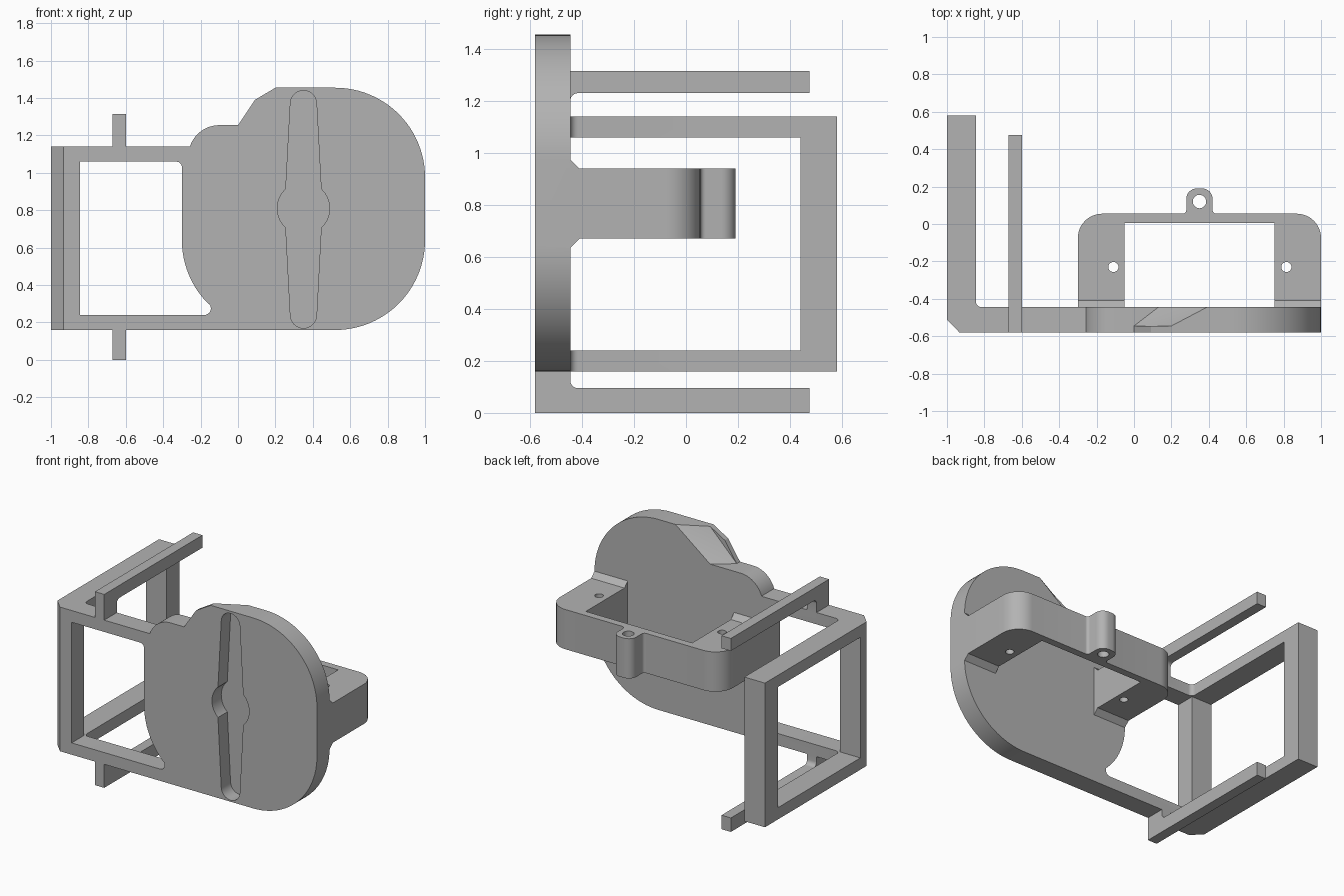
import bpy, bmesh, math

if "Cube" in bpy.data.objects:
    bpy.data.objects.remove(bpy.data.objects["Cube"])

grey = bpy.data.materials.new("plain grey")
grey.diffuse_color = (0.45, 0.45, 0.45, 1)
grey.use_nodes = True
grey.node_tree.nodes["Principled BSDF"].inputs["Base Color"].default_value = grey.diffuse_color
FRONT, BACK = -0.58, -0.445


def arc(cx, cy, r, a0, a1, n=8):
    return [(cx + r * math.cos(math.radians(a0 + (a1 - a0) * i / n)),
             cy + r * math.sin(math.radians(a0 + (a1 - a0) * i / n))) for i in range(n + 1)]


def prism(name, pts, axis, lo, hi):
    """Extrude a profile along an axis; the profile uses the other two axes in order."""
    k = "xyz".index(axis)
    bm = bmesh.new()
    rings = []
    for d in (lo, hi):
        ring = []
        for p in pts:
            co = list(p)
            co.insert(k, d)
            ring.append(bm.verts.new(co))
        rings.append(ring)
        bm.faces.new(ring)
    n = len(pts)
    for i in range(n):
        j = (i + 1) % n
        bm.faces.new((rings[0][i], rings[0][j], rings[1][j], rings[1][i]))
    return finish(name, bm)


def finish(name, bm):
    bmesh.ops.recalc_face_normals(bm, faces=bm.faces)
    me = bpy.data.meshes.new(name)
    bm.to_mesh(me)
    bm.free()
    me.materials.append(grey)
    ob = bpy.data.objects.new(name, me)
    bpy.context.collection.objects.link(ob)
    return ob


def rect(a, b, c, d):
    return [(a, c), (b, c), (b, d), (a, d)]


def combine(base, tool, op):
    mod = base.modifiers.new(op, "BOOLEAN")
    mod.operation, mod.solver, mod.object = op, "EXACT", tool
    bpy.context.view_layer.objects.active = base
    bpy.ops.object.modifier_apply(modifier=mod.name)
    bpy.data.objects.remove(tool)


def fillet(u, v, r, su, sv):
    """Concave corner filler at (u, v), opening towards (su, sv)."""
    e = 0.01
    curve = [(u + su * (r - x), v + sv * (r - y)) for x, y in arc(0, 0, r, 0, 90, 6)]
    return ([(u - su * e, v - sv * e), (u - su * e, v + sv * r)] + curve[::-1][::-1]
            + [(u + su * r, v - sv * e)])


# Face plate with its rounded body and the front frame bars
outline = ([(-1, 0.16)] + arc(0.52, 0.64, 0.48, -90, 0, 24) + arc(0.52, 0.975, 0.48, 0, 90, 24)
           + [(0.2, 1.455), (0.09, 1.39), (0, 1.255)] + arc(-0.1, 1.09, 0.165, 90, 162, 12)
           + [(-0.265, 1.14), (-1, 1.14)])
plate = prism("holder_body", outline, "y", FRONT, BACK)

# Front window, following the curve of the plate
window = ([(-0.845, 0.24)] + arc(-0.18, 0.275, 0.035, -90, 40, 8)
          + arc(0.18, 0.64, 0.48, 225, 180, 16) + arc(-0.33, 1.03, 0.03, 0, 90, 6)
          + [(-0.845, 1.06)])
combine(plate, prism("window_cutter", window, "y", -0.7, -0.3), "DIFFERENCE")

# Recess in the front: tapered double arm with a round hub
HUB = (0.35, 0.81)
arms = (arc(0.35, 1.37, 0.07, 0, 180, 16) + [(0.25, 0.81)]
        + arc(0.35, 0.24, 0.07, 180, 360, 16) + [(0.45, 0.81)])
combine(plate, prism("arm_cutter", arms, "y", -0.7, -0.48), "DIFFERENCE")
combine(plate, prism("hub_cutter", arc(*HUB, 0.14, 0, 360, 40)[:-1], "y", -0.7, -0.48), "DIFFERENCE")

# Sloped relief on the back of the upper shoulder
bm = bmesh.new()
for co in [(0, -0.545, 1.255), (0.2, -0.545, 1.455), (0.13, BACK, 1.255), (0.39, BACK, 1.455),
           (-0.2, -0.545, 1.255), (-0.2, -0.545, 1.455), (-0.2, BACK, 1.255), (-0.2, BACK, 1.455)]:
    x, y, z = co
    bm.verts.new((x, y, z))
bmesh.ops.convex_hull(bm, input=bm.verts)
combine(plate, finish("shoulder_cutter", bm), "DIFFERENCE")

# Side frame
side = prism("side_frame", rect(FRONT, 0.58, 0.16, 1.14), "x", -1, -0.845)
combine(side, prism("side_cutter", rect(BACK, 0.44, 0.24, 1.06), "x", -1.2, -0.5), "DIFFERENCE")
combine(plate, side, "UNION")
for lo, hi in ((0.16, 0.24), (1.06, 1.14)):
    combine(plate, prism("bar_fillet", fillet(-0.845, BACK, 0.03, 1, 1), "z", lo, hi), "UNION")
corner = [(-1.1, -0.41), (-1.1, -0.68), (-0.835, -0.68)]
combine(plate, prism("corner_cutter", corner, "z", 0, 1.3), "DIFFERENCE")

# Upper and lower rails, each on a short post
upper = ([(FRONT, 1.10), (BACK, 1.10), (BACK, 1.20)] + arc(-0.415, 1.20, 0.03, 180, 90, 6)
         + [(0.475, 1.23), (0.475, 1.315), (FRONT, 1.315)])
lower = ([(FRONT, 0.2), (BACK, 0.2), (BACK, 0.125)] + arc(-0.415, 0.125, 0.03, 180, 270, 6)
         + [(0.475, 0.095), (0.475, 0), (FRONT, 0)])
for pts in (upper, lower):
    combine(plate, prism("rail", pts, "x", -0.67, -0.60), "UNION")

# Rear U bracket with a rounded lug
ring = ([(-0.3, -0.46), (-0.05, -0.46), (-0.05, 0.005), (0.75, 0.005), (0.75, -0.46), (1, -0.46)]
        + arc(0.87, -0.075, 0.13, 0, 90, 12)
        + arc(0.44, 0.075, 0.02, 270, 180, 5) + arc(0.365, 0.135, 0.055, 0, 90, 8)
        + arc(0.335, 0.135, 0.055, 90, 180, 8) + arc(0.26, 0.075, 0.02, 0, -90, 5)
        + arc(-0.17, -0.075, 0.13, 90, 180, 12))
bracket = prism("rear_bracket", ring, "z", 0.67, 0.94)
for x, y, r in ((-0.11, -0.23, 0.027), (0.815, -0.23, 0.027), (0.35, 0.12, 0.036)):
    combine(bracket, prism("hole_cutter", arc(x, y, r, 0, 360, 24)[:-1], "z", 0.5, 1.1), "DIFFERENCE")

# Chamfered feet where the bracket arms meet the plate
foot = [(-0.46, 0.635), (BACK, 0.635), (-0.41, 0.67), (-0.41, 0.94), (BACK, 0.975), (-0.46, 0.975)]
for lo, hi in ((-0.3, -0.05), (0.75, 1)):
    combine(bracket, prism("foot", foot, "x", lo, hi), "UNION")
combine(plate, bracket, "UNION")

# Smooth the rounded walls, keep hard edges
bpy.ops.object.select_all(action="DESELECT")
plate.select_set(True)
bpy.context.view_layer.objects.active = plate
bpy.ops.object.shade_smooth_by_angle(angle=math.radians(25))
